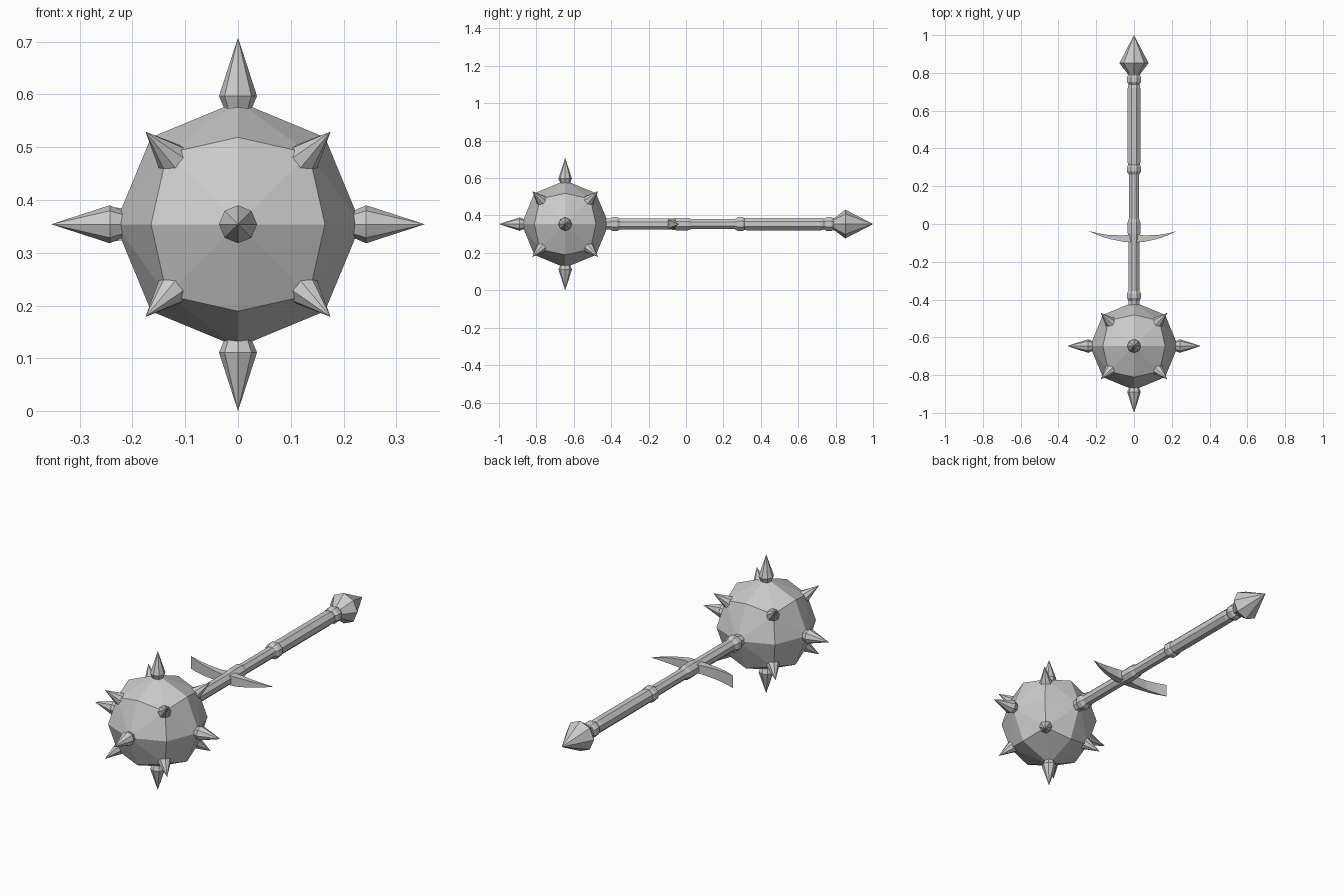
import bpy, bmesh, math
from mathutils import Vector

if "Cube" in bpy.data.objects:
    bpy.data.objects.remove(bpy.data.objects["Cube"])

Z = 0.354
CENTRE = Vector((0, -0.646, Z))
R = 0.233


def finish(name, bm):
    bmesh.ops.recalc_face_normals(bm, faces=bm.faces)
    mesh = bpy.data.meshes.new(name)
    bm.to_mesh(mesh)
    bm.free()
    obj = bpy.data.objects.new(name, mesh)
    bpy.context.collection.objects.link(obj)
    return obj


def lathe(name, profile, origin, direction, sides=8, phase=0.0):
    """Faceted turned part: profile is (distance along axis, radius)."""
    rot = Vector(direction).to_track_quat('Z', 'Y')
    bm = bmesh.new()
    rings = []
    for d, r in profile:
        count = sides if r > 0 else 1
        ring = []
        for i in range(count):
            a = phase + math.tau * i / sides
            p = Vector((r * math.cos(a), r * math.sin(a), d))
            ring.append(bm.verts.new(origin + rot @ p))
        rings.append(ring)
    for a, b in zip(rings, rings[1:]):
        for i in range(sides):
            j = (i + 1) % sides
            if len(b) == 1:
                bm.faces.new((a[i], a[j], b[0]))
            else:
                bm.faces.new((a[i], a[j], b[j], b[i]))
    for ring in (rings[0], rings[-1]):
        if len(ring) > 2:
            bm.faces.new(ring)
    return finish(name, bm)


# Ball: cube subdivided once and pushed onto a sphere
bm = bmesh.new()
bmesh.ops.create_cube(bm, size=2)
bmesh.ops.subdivide_edges(bm, edges=bm.edges[:], cuts=1, use_grid_fill=True)
for f in bm.faces[:]:
    ordered = sorted(f.verts, key=lambda v: v.co.length)
    bmesh.utils.face_split(f, ordered[0], ordered[-1])
for v in bm.verts:
    v.co = CENTRE + v.co.normalized() * R
finish("spiked_ball", bm)

# Long spikes on the axes (none where the handle joins)
long_spike = [(0.19, 0.022), (0.222, 0.027), (0.243, 0.036), (0.354, 0)]
for i, d in enumerate([(1, 0, 0), (-1, 0, 0), (0, -1, 0), (0, 0, 1), (0, 0, -1)]):
    lathe(f"long_spike_{i}", long_spike, CENTRE, d)

# Shorter spikes on the eight corners
short_spike = [(0.17, 0.027), (0.205, 0.036), (0.304, 0)]
corners = [(x, y, z) for x in (-1, 1) for y in (-1, 1) for z in (-1, 1)]
for i, d in enumerate(corners):
    lathe(f"corner_spike_{i}", short_spike, CENTRE, d)

# Handle parts along y
AXIS = Vector((0, 0, Z))
FLAT = math.pi / 8
lathe("shaft", [(-0.45, 0.031), (-0.09, 0.031), (-0.05, 0.036), (0.01, 0.036),
                (0.03, 0.029), (0.29, 0.029)], AXIS, (0, 1, 0), phase=FLAT)
lathe("grip", [(0.28, 0.03), (0.325, 0.036), (0.72, 0.036), (0.745, 0.03), (0.78, 0.03)],
      AXIS, (0, 1, 0), phase=FLAT)
for name, y in (("ball_collar", -0.38), ("grip_collar", 0.29), ("pommel_collar", 0.765)):
    lathe(name, [(y - 0.028, 0.03), (y - 0.012, 0.041), (y + 0.012, 0.041),
                 (y + 0.028, 0.03)], AXIS, (0, 1, 0), phase=FLAT)
lathe("pommel", [(0.775, 0.03), (0.795, 0.034), (0.852, 0.077), (1.0, 0)],
      AXIS, (0, 1, 0))


def prong(name, sections):
    """Curved guard arm: sections are (x, y_back, y_front, half height)."""
    bm = bmesh.new()
    rings = [[bm.verts.new((x, y, Z + s * h)) for y, s in
              ((y0, -1), (y1, -1), (y1, 1), (y0, 1))] for x, y0, y1, h in sections]
    for a, b in zip(rings, rings[1:]):
        for i in range(4):
            j = (i + 1) % 4
            bm.faces.new((a[i], a[j], b[j], b[i]))
    bm.faces.new(rings[0])
    bm.faces.new(rings[-1])
    bmesh.ops.remove_doubles(bm, verts=bm.verts[:], dist=0.0005)
    return finish(name, bm)


# Guard: a blade with an upright edge on one side, a pick point on the other
prong("guard_blade", [(0, -0.098, -0.052, 0.022), (-0.05, -0.095, -0.06, 0.022),
                      (-0.13, -0.079, -0.059, 0.026), (-0.19, -0.06, -0.049, 0.029),
                      (-0.24, -0.037, -0.037, 0.032)])
prong("guard_pick", [(0, -0.098, -0.052, 0.024), (0.05, -0.095, -0.06, 0.024),
                     (0.12, -0.08, -0.059, 0.017), (0.18, -0.06, -0.05, 0.008),
                     (0.225, -0.037, -0.037, 0.0)])
